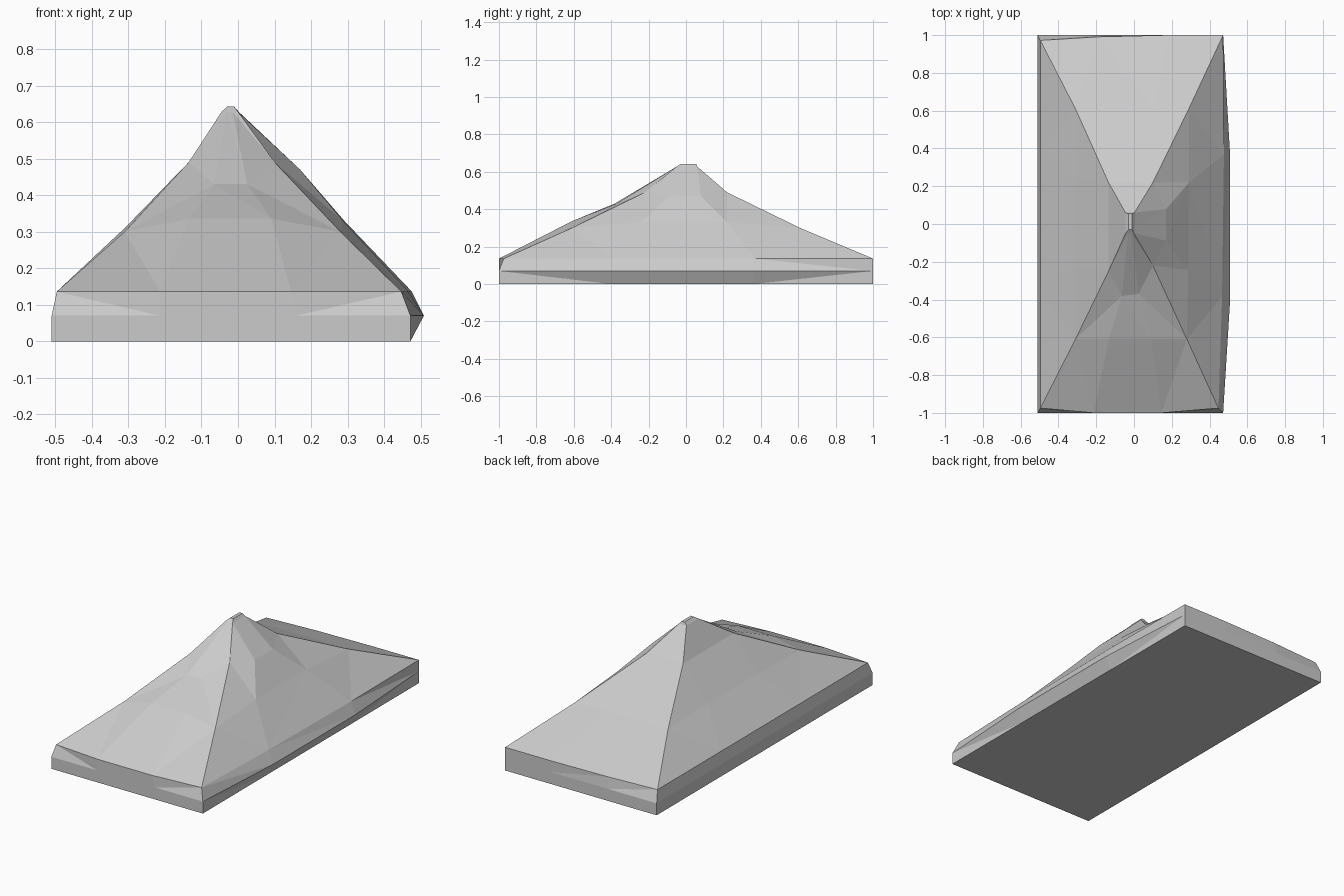
import bpy, bmesh
from mathutils import Vector

if "Cube" in bpy.data.objects:
    bpy.data.objects.remove(bpy.data.objects["Cube"])

OUT = [Vector((0, -1, 0)), Vector((1, 0, 0)), Vector((0, 1, 0)), Vector((-1, 0, 0))]
FLAT = (0, 0)


def ring(bm, corners, z, front=FLAT, right=FLAT, back=FLAT, left=FLAT):
    """Four corners plus two bulging points (out, up) on every side."""
    pts = [Vector((x, y, z)) for x, y in corners]
    verts = []
    for i, (out, up) in enumerate((front, right, back, left)):
        a, b = pts[i], pts[(i + 1) % 4]
        verts.append(bm.verts.new(a))
        for t in (0.3, 0.68):
            verts.append(bm.verts.new(a.lerp(b, t) + OUT[i] * out + Vector((0, 0, up))))
    return verts


bm = bmesh.new()
base = [(-.51, -1), (.472, -1), (.472, 1), (-.51, 1)]
rings = [
    # plinth with a bulging right side
    ring(bm, base, 0),
    ring(bm, base, .07, right=(.037, 0)),
    # eaves
    ring(bm, [(-.496, -.975), (.447, -.975), (.472, 1), (-.496, .972)], .136,
         front=(.025, 0), right=(.012, 0), back=(.01, 0)),
    # lower slope
    ring(bm, [(-.31, -.61), (.28, -.61), (.29, .61), (-.31, .61)], .3,
         front=(0, .036), right=(.004, .03), left=(0, .01)),
    # upper slope
    ring(bm, [(-.135, -.25), (.1, -.22), (.1, .22), (-.135, .22)], .49,
         front=(.14, -.06), right=(.07, -.02)),
    # summit
    ring(bm, [(-.045, -.05), (.0, -.05), (.002, .06), (-.045, .06)], .628),
    ring(bm, [(-.03, -.03), (-.01, -.03), (-.01, .055), (-.03, .055)], .642),
]
# keep the back eave flush with the wall
for v in rings[2]:
    v.co.y = min(v.co.y, 1)

for lo, hi in zip(rings, rings[1:]):
    n = len(lo)
    for i in range(n):
        j = (i + 1) % n
        bm.faces.new((lo[i], lo[j], hi[j], hi[i]))
bm.faces.new(list(reversed(rings[0])))
bm.faces.new(rings[-1])
bmesh.ops.triangulate(bm, faces=bm.faces[:])
bmesh.ops.recalc_face_normals(bm, faces=bm.faces[:])

mesh = bpy.data.meshes.new("hill")
bm.to_mesh(mesh)
bm.free()
bpy.context.collection.objects.link(bpy.data.objects.new("hill", mesh))
